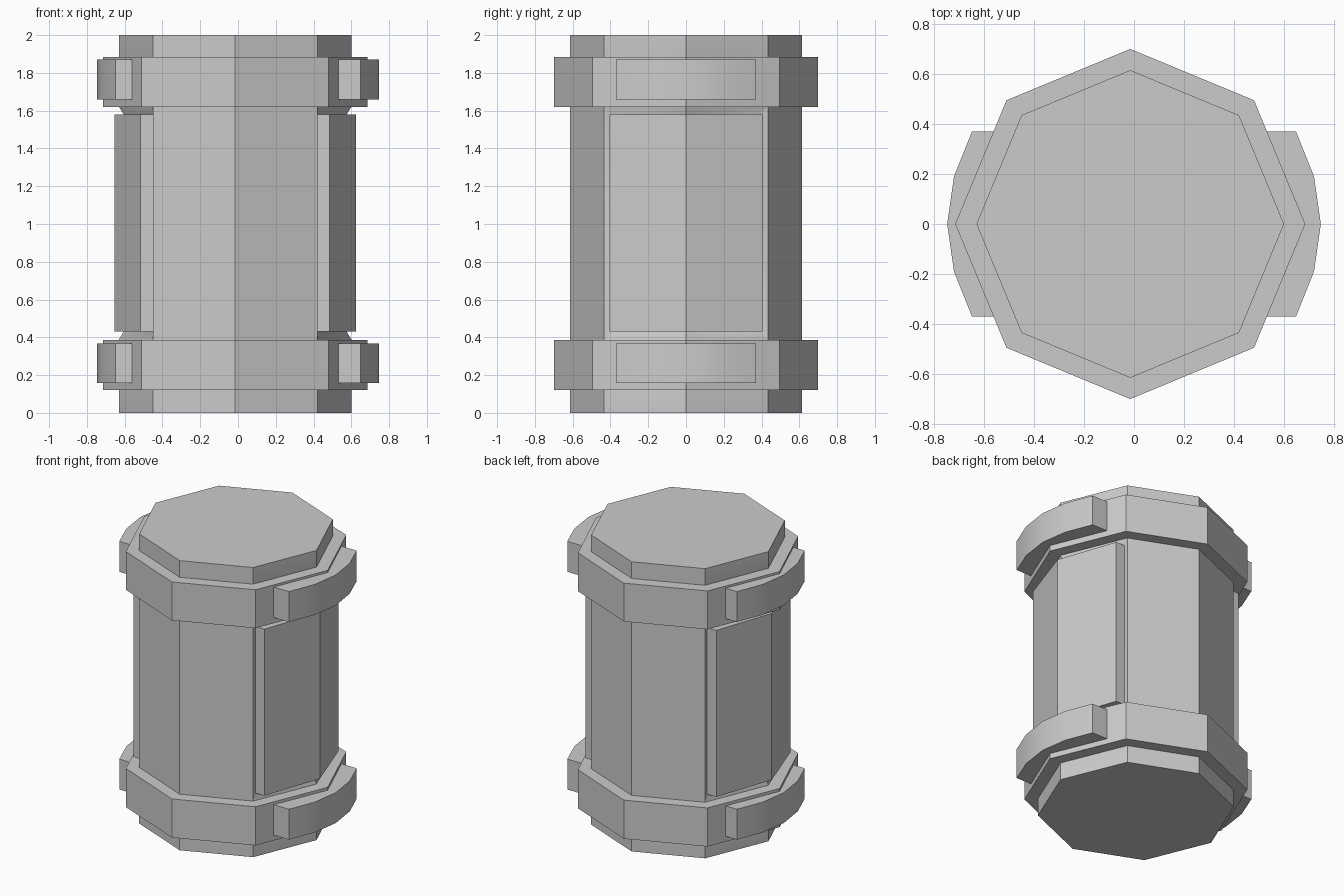
import bpy, bmesh
from math import cos, sin, pi, radians

old = bpy.data.objects.get("Cube")
if old:
    bpy.data.objects.remove(old, do_unlink=True)

CX = -0.015  # axis of the barrel

grey = bpy.data.materials.new("plain grey")
grey.use_nodes = True
grey.diffuse_color = (0.6, 0.6, 0.6, 1)
grey.node_tree.nodes["Principled BSDF"].inputs["Base Color"].default_value = (0.6, 0.6, 0.6, 1)


def finish(name, bm):
    bmesh.ops.recalc_face_normals(bm, faces=bm.faces[:])
    mesh = bpy.data.meshes.new(name)
    bm.to_mesh(mesh)
    bm.free()
    mesh.materials.append(grey)
    ob = bpy.data.objects.new(name, mesh)
    bpy.context.collection.objects.link(ob)
    bpy.ops.object.select_all(action='DESELECT')
    ob.select_set(True)
    bpy.context.view_layer.objects.active = ob
    bpy.ops.object.shade_smooth_by_angle(angle=radians(35))


def stack(outline, heights):
    """Closed prism through the given heights."""
    bm = bmesh.new()
    rings = [[bm.verts.new((x, y, z)) for x, y in outline] for z in heights]
    n = len(outline)
    for low, high in zip(rings, rings[1:]):
        for i in range(n):
            j = (i + 1) % n
            bm.faces.new((low[i], low[j], high[j], high[i]))
    bm.faces.new(rings[0][::-1])
    bm.faces.new(rings[-1])
    bm.normal_update()
    return bm


def octagon(r):
    return [(CX + r * cos(i * pi / 4), r * sin(i * pi / 4)) for i in range(8)]


# Barrel body with a shallow recess on each side
body = stack(octagon(0.615), (0, 0.39, 1.62, 2))
for side in (1, -1):
    faces = [f for f in body.faces
             if abs(f.calc_center_median().z - 1.005) < 0.01
             and side * f.normal.x > 0.8]
    bmesh.ops.inset_region(body, faces=faces, thickness=0.038, depth=-0.022,
                           use_even_offset=True)
finish("barrel_body", body)

# Bands around the barrel
for name, low, high in (("lower_band", 0.12, 0.387), ("upper_band", 1.62, 1.885)):
    finish(name, stack(octagon(0.70), (low, high)))

for side, word in ((1, "left"), (-1, "right")):
    # Folded side panel sitting in the recess
    panel = [(0.50, -0.405), (0.64, 0), (0.50, 0.405), (0.40, 0.405), (0.40, -0.405)]
    finish(word + "_side_panel",
           stack([(CX + side * x, y) for x, y in panel], (0.43, 1.58)))

    # Curved grips on the bands
    grip = [(0.648, -0.37), (0.72, -0.19), (0.747, 0), (0.72, 0.19), (0.648, 0.37),
            (0.45, 0.37), (0.45, -0.37)]
    for level, z in (("lower", 0.157), ("upper", 1.66)):
        finish(f"{word}_{level}_grip",
               stack([(side * x, y) for x, y in grip], (z, z + 0.21)))
